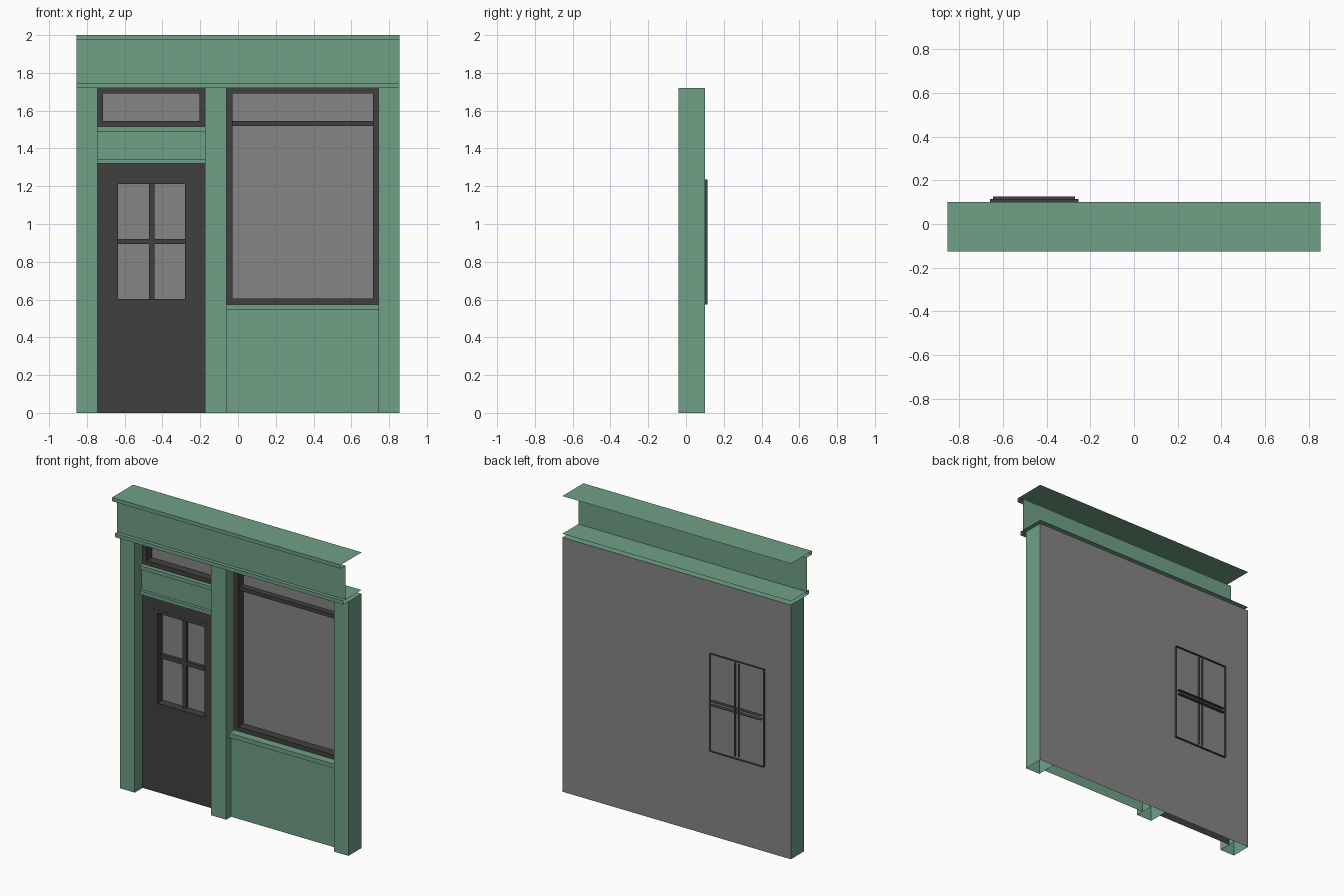
import bpy

if "Cube" in bpy.data.objects:
    bpy.data.objects.remove(bpy.data.objects["Cube"])


def material(name, r, g, b):
    m = bpy.data.materials.new(name)
    m.diffuse_color = (r, g, b, 1)
    m.use_nodes = True
    m.node_tree.nodes["Principled BSDF"].inputs["Base Color"].default_value = m.diffuse_color
    return m


GREEN = material("green_paint", 0.16, 0.35, 0.24)
DARK = material("dark_frame", 0.051, 0.051, 0.051)
GREY = material("grey_glass", 0.24, 0.24, 0.24)
BACK = 0.10  # depth of the glass and back wall


def make(name, verts, faces, mat):
    mesh = bpy.data.meshes.new(name)
    mesh.from_pydata(verts, [], faces)
    mesh.materials.append(mat)
    ob = bpy.data.objects.new(name, mesh)
    bpy.context.collection.objects.link(ob)
    return ob


def strip_x(name, profile, x0, x1, mat):
    """Sweep an open (y, z) profile along x, without end caps."""
    verts = [(x, y, z) for y, z in profile for x in (x0, x1)]
    faces = [(2*i, 2*i + 1, 2*i + 3, 2*i + 2) for i in range(len(profile) - 1)]
    return make(name, verts, faces, mat)


def strip_z(name, profile, z0, z1, mat):
    """Sweep an open (x, y) profile up z, without end caps."""
    verts = [(x, y, z) for x, y in profile for z in (z0, z1)]
    faces = [(2*i, 2*i + 2, 2*i + 3, 2*i + 1) for i in range(len(profile) - 1)]
    return make(name, verts, faces, mat)


def bar_x(name, x0, x1, z0, z1, front, back, mat):
    return strip_x(name, [(back, z0), (front, z0), (front, z1), (back, z1)], x0, x1, mat)


def bar_z(name, x0, x1, z0, z1, front, back, mat):
    return strip_z(name, [(x0, back), (x0, front), (x1, front), (x1, back)], z0, z1, mat)


def rect_loops(name, loops, mat):
    """Bridge a chain of rectangles, each (x0, x1, z0, z1, y)."""
    verts, faces = [], []
    for x0, x1, z0, z1, y in loops:
        verts += [(x0, y, z0), (x1, y, z0), (x1, y, z1), (x0, y, z1)]
    for k in range(len(loops) - 1):
        for i in range(4):
            j = (i + 1) % 4
            faces.append((4*k + i, 4*k + j, 4*k + 4 + j, 4*k + 4 + i))
    return make(name, verts, faces, mat)


def window_frame(name, x0, x1, z0, z1, w=0.03, front=0.045):
    a, b, c, d = x0 + w, x1 - w, z0 + w, z1 - w
    return rect_loops(name, [(x0, x1, z0, z1, front), (a, b, c, d, front),
                             (a, b, c, d, BACK)], DARK)


# back wall, which also shows as the glass
strip_x("back_glass_wall", [(BACK, 0), (BACK, 1.72)], -0.855, 0.855, GREY)

# pillars
for name, x0, x1 in (("left_pillar", -0.855, -0.745),
                     ("middle_pillar", -0.175, -0.06),
                     ("right_pillar", 0.745, 0.855)):
    bar_z(name, x0, x1, 0, 1.72, -0.04, BACK, GREEN)

# cornice: lower ledge, frieze and top cap
bar_x("cornice_ledge", -0.855, 0.855, 1.72, 1.745, -0.095, BACK, GREEN)
strip_x("frieze_and_cap", [(-0.07, 1.745), (-0.07, 1.975), (-0.125, 1.975),
                           (-0.125, 2.0), (BACK, 2.0)], -0.855, 0.855, GREEN)

# shop window with stall panel and sill
strip_x("stall_panel", [(0.013, 0), (0.013, 0.545)], -0.06, 0.745, GREEN)
bar_x("window_sill", -0.06, 0.745, 0.545, 0.575, -0.01, BACK, GREEN)
window_frame("shop_window_frame", -0.06, 0.745, 0.575, 1.72)
bar_x("shop_window_bar", -0.03, 0.715, 1.52, 1.545, 0.06, BACK, DARK)

# panel and window above the door
window_frame("transom_window_frame", -0.745, -0.175, 1.515, 1.72)
strip_x("lintel_panel", [(0.035, 1.345), (0.035, 1.49)], -0.745, -0.175, GREEN)
for name, z in (("lintel_lower_ledge", 1.32), ("lintel_upper_ledge", 1.49)):
    bar_x(name, -0.745, -0.175, z, z + 0.025, 0.015, BACK, GREEN)

# door with a framed four-pane window
hole = (-0.66, -0.255, 0.575, 1.235)
pane = (-0.635, -0.28, 0.602, 1.212)
rect_loops("door", [(-0.745, -0.175, 0, 1.32, 0.045), (*hole, 0.045)], DARK)
rect_loops("door_window_frame", [(*hole, 0.115), (*hole, 0.044),
                                 (*pane, 0.044), (*pane, BACK)], DARK)
bar_z("door_vertical_muntin", -0.472, -0.443, 0.59, 1.222, 0.08, 0.115, DARK)
bar_x("door_horizontal_muntin", -0.645, -0.27, 0.893, 0.92, 0.08, 0.125, DARK)
